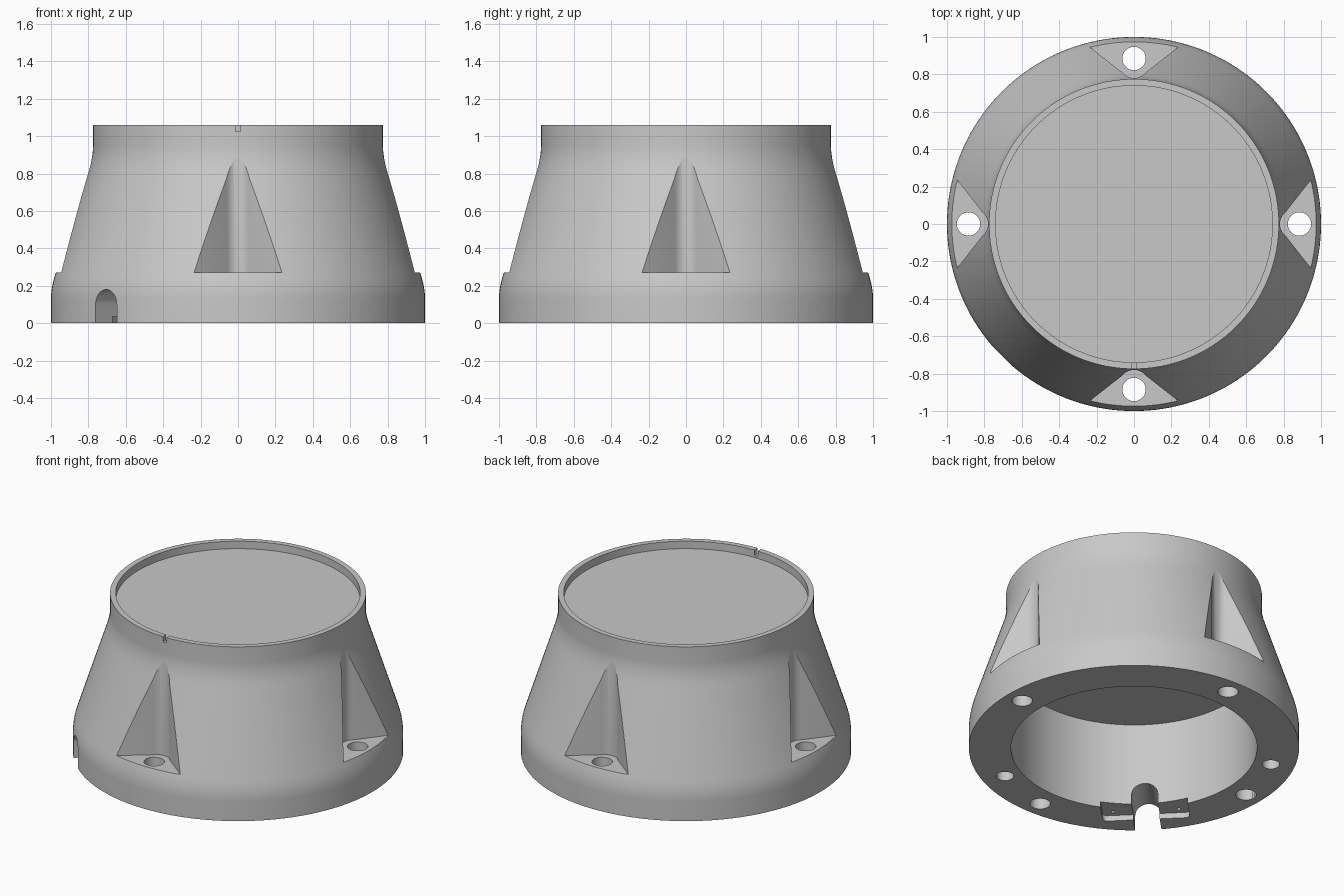
import bpy, bmesh, math
from mathutils import Matrix, Vector

cube = bpy.data.objects.get("Cube")
if cube:
    bpy.data.objects.remove(cube, do_unlink=True)

SEGMENTS = 160

grey = bpy.data.materials.new("plain grey")
grey.use_nodes = True
colour = (0.58, 0.58, 0.58, 1)
grey.diffuse_color = colour
grey.node_tree.nodes["Principled BSDF"].inputs["Base Color"].default_value = colour


def add_object(name, bm):
    bmesh.ops.recalc_face_normals(bm, faces=bm.faces)
    mesh = bpy.data.meshes.new(name)
    bm.to_mesh(mesh)
    bm.free()
    mesh.materials.append(grey)
    obj = bpy.data.objects.new(name, mesh)
    bpy.context.collection.objects.link(obj)
    return obj


def lathe(name, profile):
    """Spin an (r, z) profile that starts and ends on the axis."""
    bm = bmesh.new()
    verts = [bm.verts.new((r, 0, z)) for r, z in profile]
    edges = [bm.edges.new(pair) for pair in zip(verts, verts[1:])]
    bmesh.ops.spin(bm, geom=verts + edges, cent=(0, 0, 0), axis=(0, 0, 1),
                   angle=math.tau, steps=SEGMENTS)
    bmesh.ops.remove_doubles(bm, verts=bm.verts, dist=1e-5)
    return add_object(name, bm)


def prism(name, outline, low, high, matrix):
    """Extrude a 2D outline from low to high, then place it."""
    bm = bmesh.new()
    face = bm.faces.new([bm.verts.new((x, y, low)) for x, y in outline])
    new = bmesh.ops.extrude_face_region(bm, geom=[face])["geom"]
    bmesh.ops.translate(bm, vec=(0, 0, high - low),
                        verts=[v for v in new if isinstance(v, bmesh.types.BMVert)])
    bmesh.ops.transform(bm, matrix=matrix, verts=bm.verts)
    return add_object(name, bm)


def arc(cx, cy, radius, start, end, steps):
    angles = [math.radians(start + (end - start) * i / steps) for i in range(steps + 1)]
    return [(cx + radius * math.cos(a), cy + radius * math.sin(a)) for a in angles]


def fillet(start, corner, end, steps=8):
    a, b, c = Vector(start), Vector(corner), Vector(end)
    return [tuple(a.lerp(b, i / steps).lerp(b.lerp(c, i / steps), i / steps))
            for i in range(steps + 1)]


def turn(degrees):
    return Matrix.Rotation(math.radians(degrees), 4, "Z")


def hole(name, radius, distance, angle, low, high, side=0):
    circle = arc(distance, side, radius, 0, 360, 32)[:-1]
    return prism(name, circle, low, high, turn(angle))


# Tapered housing: hollow underneath, shallow tray on top
housing = lathe("housing", [(0, 0.59), (0.745, 0.59), (0.745, 0), (1, 0)]
                + fillet((1, 0.13), (1, 0.19), (0.978, 0.258))
                + fillet((0.803, 0.80), (0.775, 0.885), (0.775, 0.95))
                + [(0.775, 1.06), (0.74, 1.06), (0.74, 1.01), (0, 1.01)])

cutters = []

# Four wedge pockets with a bolt hole through each floor
SPREAD = 38
wedge = arc(0.86, 0, 0.08, 180 - 90 + SPREAD, 270 - SPREAD, 12)
reach = 0.3
for_end = (wedge[-1][0] + reach * math.sin(math.radians(SPREAD)),
           wedge[-1][1] - reach * math.cos(math.radians(SPREAD)))
wedge = [(for_end[0], -for_end[1])] + wedge + [for_end, (1.2, for_end[1]), (1.2, -for_end[1])]
for angle in (0, 90, 180, 270):
    cutters.append(prism("pocket_cutter", wedge, 0.27, 0.97, turn(angle)))
    cutters.append(hole("bolt_hole_cutter", 0.0625, 0.885, angle, -0.1, 0.4))

# Cable slot through the wall, with blind screw holes to either side
SLOT = 225
arch = [(-0.08, -0.1), (0.08, -0.1)] + arc(0, 0.1, 0.08, 0, 180, 20)
upright = Matrix(((0, 0, 1, 0), (1, 0, 0, 0), (0, 1, 0, 0), (0, 0, 0, 1)))
cutters.append(prism("slot_cutter", arch, 0.6, 1.2, turn(SLOT) @ upright))
for side in (-1, 1):
    cutters.append(hole("screw_hole_cutter", 0.053, 0.853, SLOT + 71.3 * side, -0.1, 0.15))
    cutters.append(hole("clamp_hole_cutter", 0.012, 0.825, SLOT, -0.1, 0.12, 0.2 * side))

# Clamp recess under the slot, rounded at its outer corners
recess = ([(0.6, -0.265)] + arc(0.84, -0.235, 0.03, -90, 0, 6)
          + arc(0.84, 0.235, 0.03, 0, 90, 6) + [(0.6, 0.265)])
cutters.append(prism("recess_cutter", recess, -0.1, 0.037, turn(SLOT)))

# Index notch in the front of the rim
notch = [(0.7, -0.013), (0.85, -0.013), (0.85, 0.013), (0.7, 0.013)]
cutters.append(prism("notch_cutter", notch, 1.025, 1.2, turn(270)))

# Cut everything out and keep the finished mesh
for cutter in cutters:
    cutter.hide_render = True
    modifier = housing.modifiers.new(cutter.name, "BOOLEAN")
    modifier.operation = "DIFFERENCE"
    modifier.solver = "EXACT"
    modifier.object = cutter
graph = bpy.context.evaluated_depsgraph_get()
housing.data = bpy.data.meshes.new_from_object(housing.evaluated_get(graph))
housing.modifiers.clear()
for cutter in cutters:
    bpy.data.objects.remove(cutter, do_unlink=True)

bpy.ops.object.select_all(action="DESELECT")
housing.select_set(True)
bpy.context.view_layer.objects.active = housing
bpy.ops.object.shade_smooth_by_angle(angle=math.radians(25))
